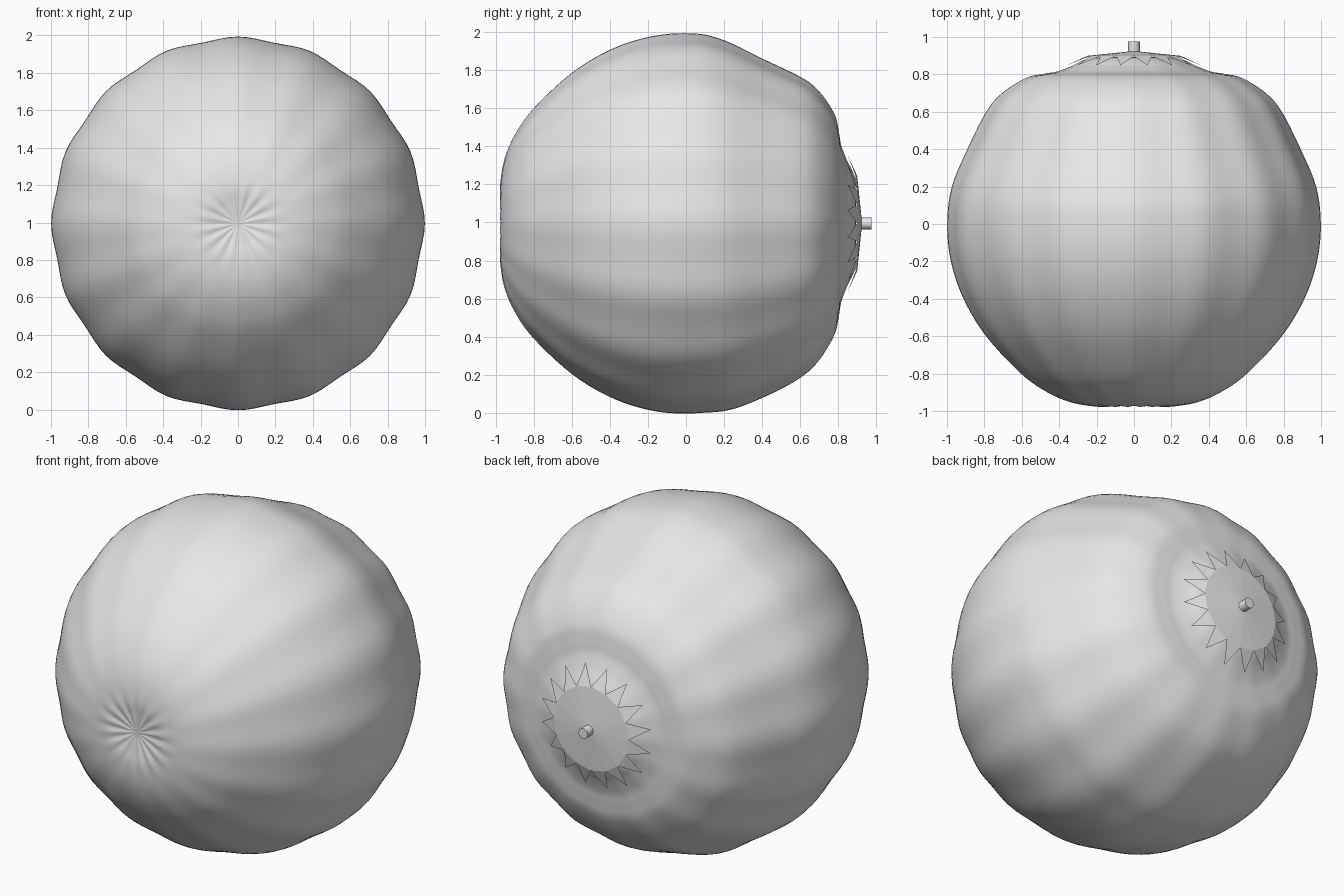
import bpy, bmesh
from math import sin, cos, pi, radians
from mathutils import Vector

cube = bpy.data.objects.get("Cube")
if cube:
    bpy.data.objects.remove(cube, do_unlink=True)

GREY = (0.8, 0.8, 0.8, 1)
mat = bpy.data.materials.new("light_grey")
mat.use_nodes = True
mat.diffuse_color = GREY
mat.node_tree.nodes["Principled BSDF"].inputs["Base Color"].default_value = GREY

MID_Z = 0.995
LOBES = 16


def add_object(name, bm, smooth=False):
    bmesh.ops.recalc_face_normals(bm, faces=bm.faces)
    mesh = bpy.data.meshes.new(name)
    bm.to_mesh(mesh)
    bm.free()
    mesh.materials.append(mat)
    for face in mesh.polygons:
        face.use_smooth = smooth
    obj = bpy.data.objects.new(name, mesh)
    bpy.context.collection.objects.link(obj)
    return obj


def smooth_path(points, steps=5):
    """Catmull-Rom curve through the profile points."""
    pts = [Vector(p) for p in points]
    pts = [pts[0]] + pts + [pts[-1]]
    path = []
    for a, b, c, d in zip(pts, pts[1:], pts[2:], pts[3:]):
        for i in range(steps):
            t = i / steps
            path.append(0.5 * (2 * b + (c - a) * t + (2 * a - 5 * b + 4 * c - d) * t * t
                               + (3 * b - a - 3 * c + d) * t ** 3))
    return path + [pts[-1]]


def polar(radius, y, angle):
    """Point around the fruit axis; angle zero is straight up."""
    return (radius * sin(angle), y, MID_Z + radius * cos(angle))


# Fruit body: lathed (radius, y) profile with soft lobes and a slight sag
profile = [(0.03, -0.96), (0.1, -0.967), (0.2, -0.975), (0.33, -0.955), (0.46, -0.9),
           (0.6, -0.8), (0.785, -0.6), (0.905, -0.4), (0.972, -0.2), (0.992, 0),
           (0.967, 0.2), (0.885, 0.4), (0.785, 0.6), (0.7, 0.7), (0.575, 0.78),
           (0.48, 0.803), (0.41, 0.815), (0.33, 0.845), (0.24, 0.885), (0.1, 0.893)]
SEGMENTS = LOBES * 8
bm = bmesh.new()
rings = []
for r, y in smooth_path(profile):
    sag = 0.03 * sin(pi * (y - 0.1) / 0.75) if 0.1 < y < 0.85 else 0
    crease = 0.003 * max(0, 1 - abs(r - 0.15) / 0.15) if y < -0.9 else 0
    ring = []
    for i in range(SEGMENTS):
        a = 2 * pi * i / SEGMENTS
        wave = cos(LOBES * a)
        radius = r * (1 + 0.007 * wave) - sag * cos(a) * r
        ring.append(bm.verts.new(polar(radius, y + crease * wave, a)))
    rings.append(ring)
for lower, upper in zip(rings, rings[1:]):
    for i in range(SEGMENTS):
        j = (i + 1) % SEGMENTS
        bm.faces.new((lower[i], lower[j], upper[j], upper[i]))
bm.faces.new(rings[0])
bm.faces.new(rings[-1])
add_object("fruit_body", bm, smooth=True)

# Leaf crown: shallow cone with a ring of pointed, drooping tips
bm = bmesh.new()
step = 2 * pi / LOBES
centre = bm.verts.new(polar(0, 0.925, 0))
rim = [bm.verts.new(polar(0.25, 0.899, i * step)) for i in range(LOBES)]
for i in range(LOBES):
    j = (i + 1) % LOBES
    tip = bm.verts.new(polar(0.367, 0.848, (i + 0.5) * step))
    bm.faces.new((centre, rim[i], rim[j]))
    bm.faces.new((rim[i], tip, rim[j]))
add_object("leaf_crown", bm)

# Stem: short stub along the fruit axis
bm = bmesh.new()
bmesh.ops.create_cone(bm, cap_ends=True, segments=12, radius1=0.031, radius2=0.031, depth=0.07)
stem = add_object("stem", bm, smooth=True)
stem.location = (0, 0.94, MID_Z)
stem.rotation_euler = (radians(90), 0, 0)
bpy.context.view_layer.objects.active = stem
stem.select_set(True)
bpy.ops.object.shade_smooth_by_angle(angle=radians(40))
